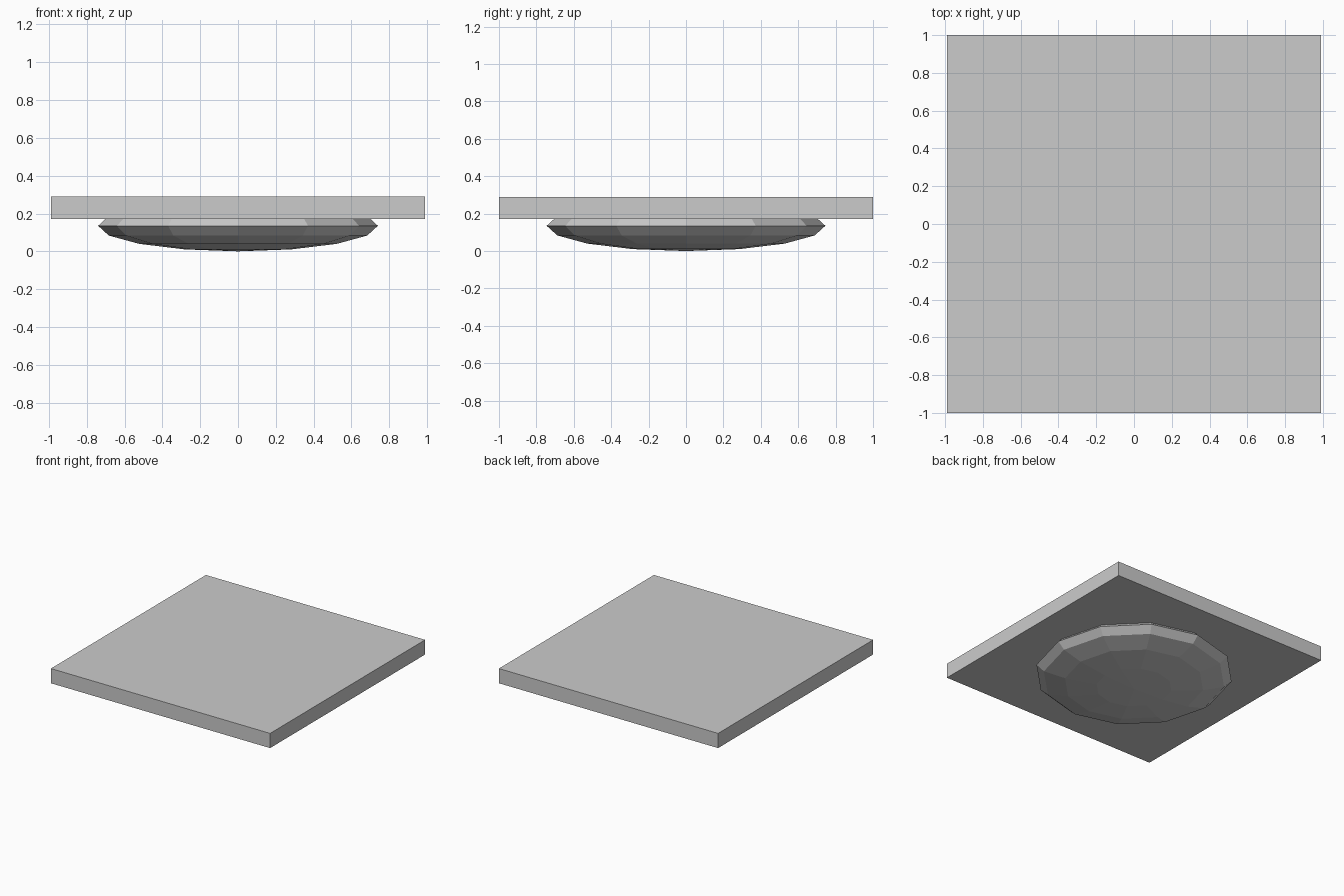
import bpy

# Remove the default cube only
cube = bpy.data.objects.get("Cube")
if cube:
    bpy.data.objects.remove(cube, do_unlink=True)

# One plain grey for both parts
grey = bpy.data.materials.new("light_grey")
grey.use_nodes = True
colour = (0.6, 0.6, 0.6, 1.0)
grey.diffuse_color = colour
grey.node_tree.nodes["Principled BSDF"].inputs["Base Color"].default_value = colour


def finish(name, scale):
    """Name, size and colour the newly added primitive."""
    obj = bpy.context.object
    obj.name = name
    obj.scale = scale
    bpy.ops.object.transform_apply(location=False, rotation=False, scale=True)
    obj.data.materials.append(grey)
    return obj


# Square mounting plate
plate_bottom, plate_top = 0.17, 0.29
bpy.ops.mesh.primitive_cube_add(
    size=1, location=(0, 0, (plate_bottom + plate_top) / 2))
finish("ceiling_plate", (1.98, 2.0, plate_top - plate_bottom))

# Squashed low-poly sphere, its upper part sunk into the plate
half_height = 0.135
bpy.ops.mesh.primitive_uv_sphere_add(
    segments=12, ring_count=8, radius=1, location=(0, 0, half_height))
dome = finish("lower_dome", (0.74, 0.745, half_height))
bpy.ops.object.shade_flat()
